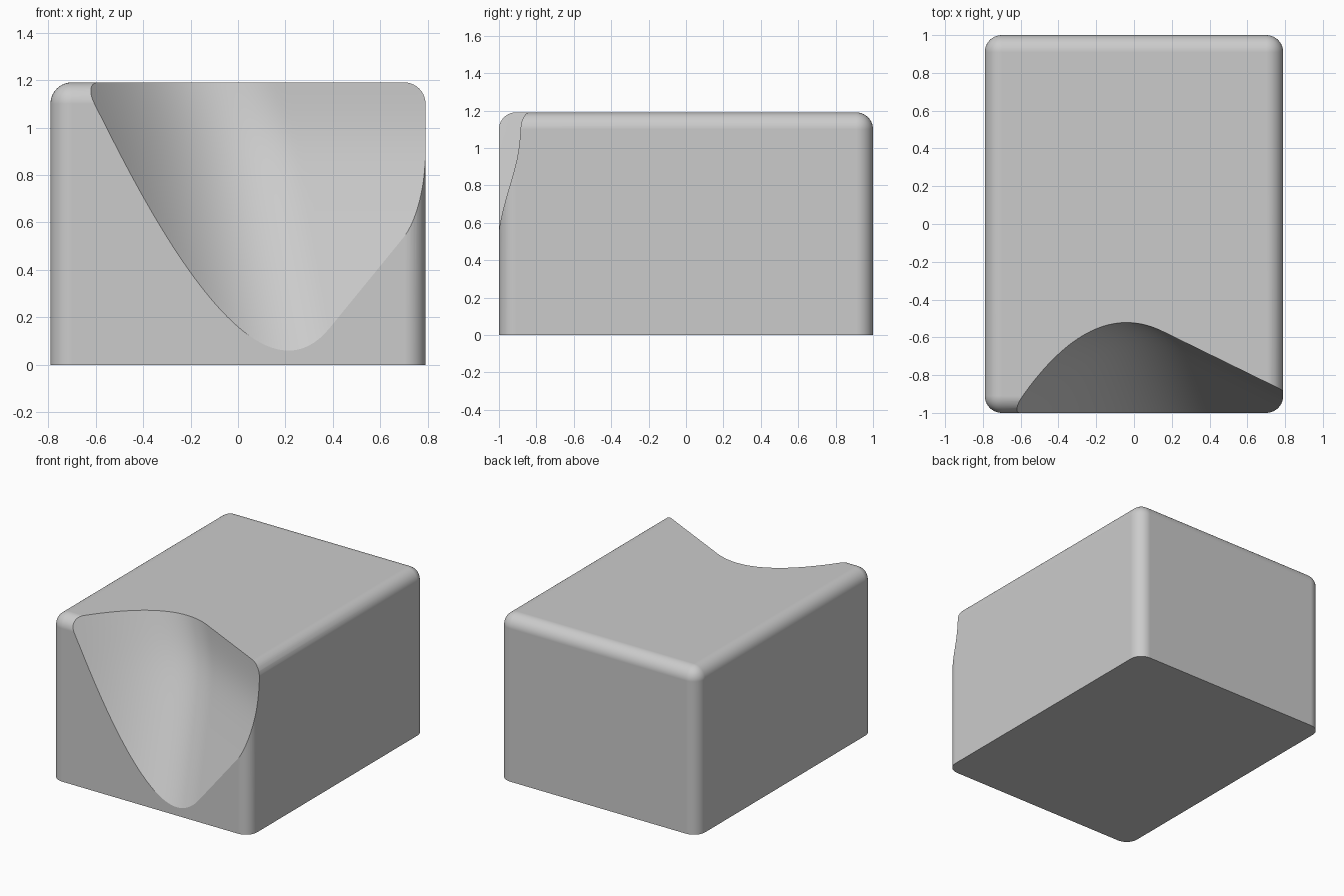
import bpy, bmesh, math

cube = bpy.data.objects.get("Cube")
if cube:
    bpy.data.objects.remove(cube, do_unlink=True)

WIDTH, DEPTH, HEIGHT, RADIUS = 1.58, 2.0, 1.19, 0.09

grey = bpy.data.materials.new("light grey")
grey.use_nodes = True
grey.diffuse_color = (0.6, 0.6, 0.6, 1)
grey.node_tree.nodes["Principled BSDF"].inputs["Base Color"].default_value = (0.6, 0.6, 0.6, 1)


def add_object(name, bm):
    bmesh.ops.recalc_face_normals(bm, faces=bm.faces)
    mesh = bpy.data.meshes.new(name)
    bm.to_mesh(mesh)
    bm.free()
    mesh.materials.append(grey)
    obj = bpy.data.objects.new(name, mesh)
    bpy.context.collection.objects.link(obj)
    return obj


def scoop_depth(x, z):
    """Depth of the scoop behind the front face: two walls blended into a valley."""
    drop = HEIGHT - z
    left = 1.5 * (x + 0.2 - (0.3 - z) * 0.506)
    right = 0.12 + 0.49 * (0.79 - x) - 0.032 * math.log(1 + math.exp((drop - 0.24) / 0.08))
    blend = 0.77
    overlap = max(blend - abs(left - right), 0) / blend
    return max(min(left, right) - blend * overlap ** 2 / 4, -0.2)


# Block with rounded sides and top, sharp at the base
bm = bmesh.new()
bmesh.ops.create_cube(bm, size=1)
for v in bm.verts:
    v.co = (v.co.x * WIDTH, v.co.y * DEPTH, (v.co.z + 0.5) * HEIGHT)
rounded = [e for e in bm.edges if max(v.co.z for v in e.verts) > 0.1]
bmesh.ops.bevel(bm, geom=rounded, offset=RADIUS, offset_type='OFFSET',
                segments=10, profile=0.5, affect='EDGES')
block = add_object("scooped_block", bm)

# Cutter for the scoop in the front
bm = bmesh.new()
bmesh.ops.create_grid(bm, x_segments=90, y_segments=72, size=1)
for v in bm.verts:
    x, z = v.co.x * 1.03, 0.6 + v.co.y * 0.81
    v.co = (x, scoop_depth(x, z) - DEPTH / 2, z)
front = bmesh.ops.extrude_face_region(bm, geom=bm.faces[:], use_keep_orig=True)
for v in front["geom"]:
    if isinstance(v, bmesh.types.BMVert):
        v.co.y = -1.5
cutter = add_object("scoop_cutter", bm)
cutter.hide_render = True

# Cut the scoop and smooth the surfaces
cut = block.modifiers.new("scoop", 'BOOLEAN')
cut.operation = 'DIFFERENCE'
cut.solver = 'EXACT'
cut.object = cutter
bpy.ops.object.select_all(action='DESELECT')
block.select_set(True)
bpy.context.view_layer.objects.active = block
bpy.ops.object.modifier_apply(modifier=cut.name)
bpy.data.objects.remove(cutter, do_unlink=True)
bpy.ops.object.shade_smooth_by_angle(angle=math.radians(25))
weighted = block.modifiers.new("flat_sides", 'WEIGHTED_NORMAL')
weighted.keep_sharp = True
